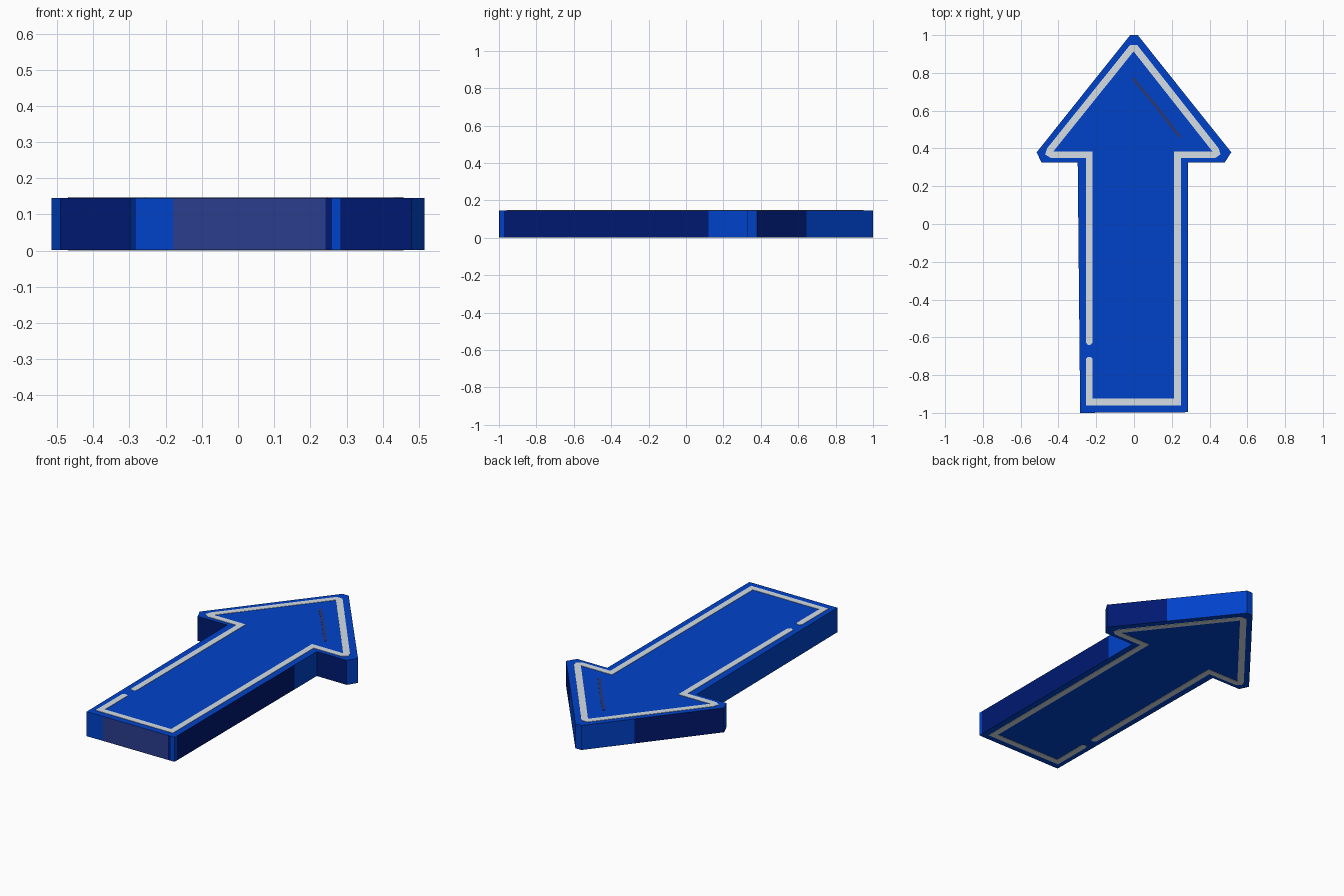
import bpy, bmesh
from mathutils import Vector

if "Cube" in bpy.data.objects:
    bpy.data.objects.remove(bpy.data.objects["Cube"])


def material(name, rgb):
    m = bpy.data.materials.new(name)
    m.diffuse_color = (*rgb, 1)
    m.use_nodes = True
    m.node_tree.nodes["Principled BSDF"].inputs["Base Color"].default_value = m.diffuse_color
    return m


BLUE = material("blue", (0.0, 0.055, 0.59))
NAVY = material("navy", (0.0, 0.0095, 0.165))
SLATE = material("slate_blue", (0.024, 0.047, 0.27))
GREY = material("light_grey", (0.66, 0.73, 0.78))
SCRATCH = material("dark_slate", (0.025, 0.04, 0.16))


def finish(bm, name, mats):
    bmesh.ops.recalc_face_normals(bm, faces=bm.faces)
    mesh = bpy.data.meshes.new(name)
    bm.to_mesh(mesh)
    bm.free()
    for m in mats:
        mesh.materials.append(m)
    ob = bpy.data.objects.new(name, mesh)
    bpy.context.collection.objects.link(ob)
    return ob


def prism(name, outline, z0, z1, mats, sides=None):
    """Extrude an outline; sides gives the material slot of each side face."""
    bm = bmesh.new()
    lo = [bm.verts.new((x, y, z0)) for x, y in outline]
    hi = [bm.verts.new((x, y, z1)) for x, y in outline]
    bm.faces.new(lo[::-1])
    bm.faces.new(hi)
    n = len(outline)
    for i in range(n):
        j = (i + 1) % n
        f = bm.faces.new((lo[i], lo[j], hi[j], hi[i]))
        f.material_index = sides[i] if sides else 0
    return finish(bm, name, mats)


def ribbon(name, path, width, z0, z1, mat):
    """Flat mitred band along a path with slightly rounded ends."""
    pts = [Vector(p) for p in path]
    a, b = (pts[0] - pts[1]).normalized(), (pts[-1] - pts[-2]).normalized()
    pts = [pts[0] + a * 0.012] + pts + [pts[-1] + b * 0.012]
    last = len(pts) - 1
    bm = bmesh.new()
    rows = []
    for i, p in enumerate(pts):
        d0 = (p - pts[i - 1]).normalized() if i else (pts[1] - p).normalized()
        d1 = (pts[i + 1] - p).normalized() if i < last else d0
        n0, n1 = Vector((-d0.y, d0.x)), Vector((-d1.y, d1.x))
        m = (n0 + n1).normalized()
        off = m * (width / 2 / max(m.dot(n0), 0.4))
        if i in (0, last):
            off *= 0.4
        rows.append([bm.verts.new((q.x, q.y, z)) for q, z in
                     ((p + off, z0), (p - off, z0), (p - off, z1), (p + off, z1))])
    for r, s in zip(rows, rows[1:]):
        for k in range(4):
            bm.faces.new((r[k], r[(k + 1) % 4], s[(k + 1) % 4], s[k]))
    bm.faces.new(rows[0])
    bm.faces.new(rows[-1][::-1])
    return finish(bm, name, [mat])


# Arrow slab: x, y and colour slot (0 blue, 1 navy, 2 slate) of the side that follows
B, N, S = 0, 1, 2
slab = [
    (-0.285, -1.0, B), (-0.18, -0.999, S), (0.242, -0.997, N), (0.26, -0.997, B),
    (0.285, -0.996, B), (0.285, -0.972, N), (0.285, 0.12, B), (0.285, 0.325, N),
    (0.48, 0.325, B), (0.515, 0.38, N), (0.303, 0.645, B), (0.02, 1.0, B),
    (-0.02, 1.0, B), (-0.204, 0.77, N), (-0.515, 0.38, B), (-0.49, 0.325, N),
    (-0.298, 0.325, B),
]
TOP = 0.146
prism("arrow_slab", [p[:2] for p in slab], 0.002, TOP,
      [BLUE, NAVY, SLATE], [p[2] for p in slab])

# Border line with a gap on the left, on both the top and the underside
border = [
    (-0.237, -0.628), (-0.237, 0.367), (-0.435, 0.367), (-0.449, 0.376),
    (-0.444, 0.392), (-0.012, 0.93), (0.008, 0.93), (0.432, 0.392),
    (0.437, 0.376), (0.424, 0.367), (0.23, 0.367), (0.23, -0.942),
    (-0.237, -0.942), (-0.237, -0.715),
]
ribbon("top_border", border, 0.036, TOP - 0.002, TOP + 0.002, GREY)
ribbon("bottom_border", border, 0.036, 0.0, 0.004, GREY)

# Faint scratch on the arrow head
ribbon("head_scratch", [(0.0, 0.765), (0.12, 0.62), (0.24, 0.465)], 0.015,
       TOP - 0.002, TOP + 0.002, SCRATCH)
